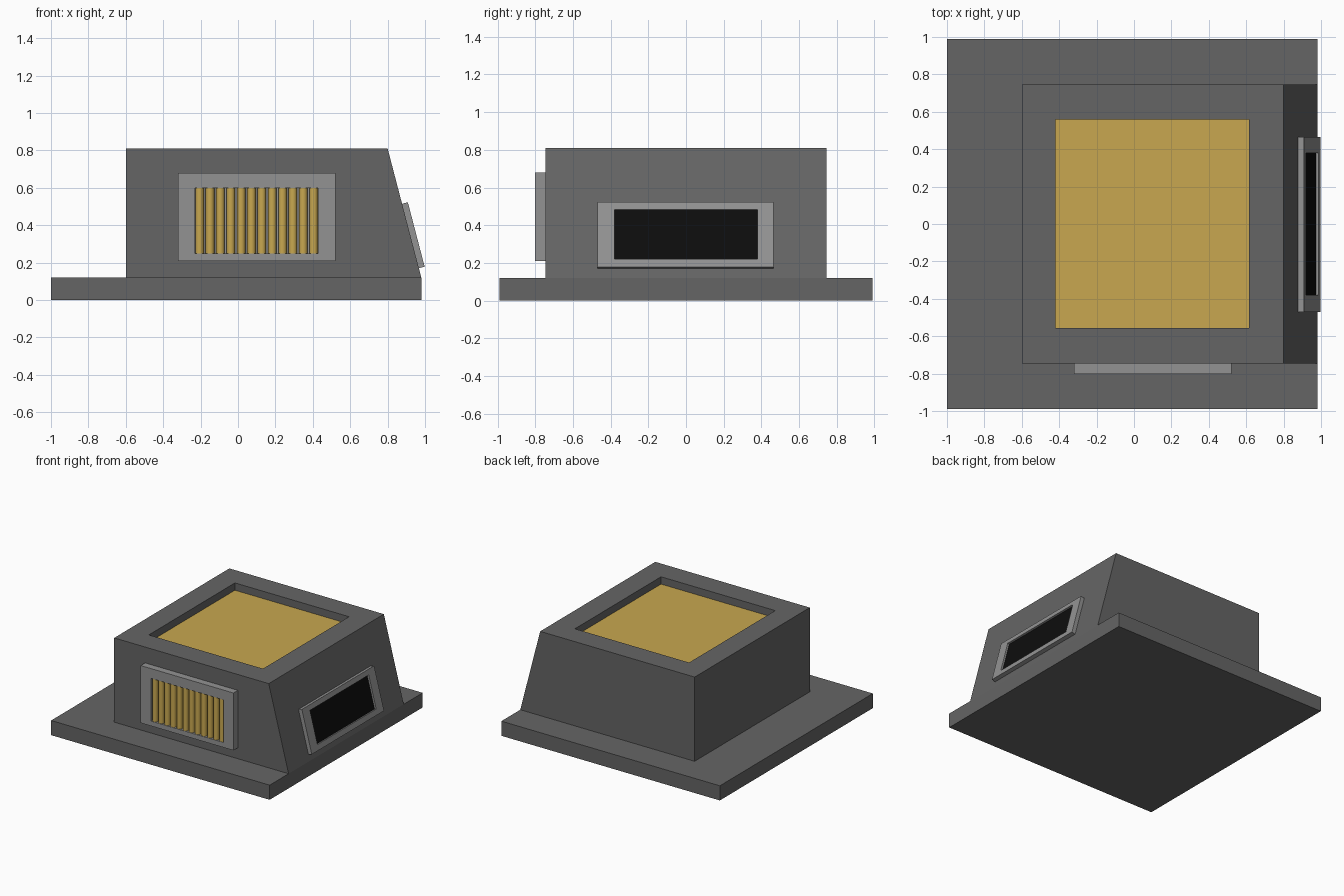
import bpy, bmesh, math
from mathutils import Matrix, Vector

if "Cube" in bpy.data.objects:
    bpy.data.objects.remove(bpy.data.objects["Cube"])


def material(name, r, g, b):
    m = bpy.data.materials.new(name)
    m.diffuse_color = (r, g, b, 1)
    m.use_nodes = True
    m.node_tree.nodes["Principled BSDF"].inputs["Base Color"].default_value = m.diffuse_color
    return m


DARK = material("dark_grey", 0.13, 0.13, 0.13)
LIGHT = material("light_grey", 0.29, 0.29, 0.29)
GOLD = material("gold", 0.58, 0.39, 0.08)
BLACK = material("black", 0.004, 0.004, 0.004)


def finish(name, bm, mat, matrix=Matrix()):
    bmesh.ops.recalc_face_normals(bm, faces=bm.faces)
    mesh = bpy.data.meshes.new(name)
    bm.to_mesh(mesh)
    bm.free()
    mesh.materials.append(mat)
    ob = bpy.data.objects.new(name, mesh)
    ob.matrix_world = matrix
    bpy.context.collection.objects.link(ob)
    return ob


def loft(name, rings, mat, matrix=Matrix()):
    """Skin through rectangles (u0, u1, v0, v1, height), capped at both ends."""
    bm = bmesh.new()
    loops = [[bm.verts.new((u, v, h)) for u, v in ((u0, v0), (u1, v0), (u1, v1), (u0, v1))]
             for u0, u1, v0, v1, h in rings]
    for a, b in zip(loops, loops[1:]):
        for i in range(4):
            j = (i + 1) % 4
            bm.faces.new((a[i], a[j], b[j], b[i]))
    bm.faces.new(loops[0])
    bm.faces.new(loops[-1])
    return finish(name, bm, mat, matrix)


def tray(name, outer, inner, thick, depth, mat, matrix):
    """Box with a rectangular pocket in its top face."""
    loft(name, [(*outer, 0), (*outer, thick), (*inner, thick), (*inner, thick - depth)], mat, matrix)


def frame_matrix(origin, u, v):
    u, v = Vector(u).normalized(), Vector(v).normalized()
    m = Matrix((u, v, u.cross(v))).transposed().to_4x4()
    m.translation = origin
    return m


# Base slab
loft("base", [(-1, 0.98, -0.99, 0.99, 0), (-1, 0.98, -0.99, 0.99, 0.12)], DARK)

# Body with one sloping side and a recessed top
POCKET = (-0.42, 0.615, -0.555, 0.56)
loft("body", [(-0.6, 0.98, -0.745, 0.745, 0.12), (-0.6, 0.8, -0.745, 0.745, 0.81),
              (*POCKET, 0.81), (*POCKET, 0.74)], DARK)
loft("top_panel", [(*POCKET, 0.74), (*POCKET, 0.75)], GOLD)

# Front grille: frame and vertical bars
front = frame_matrix((0, -0.745, 0), (1, 0, 0), (0, 0, 1))
tray("grille_frame", (-0.32, 0.52, 0.21, 0.68), (-0.229, 0.429, 0.25, 0.60), 0.057, 0.045, LIGHT, front)
for i in range(12):
    bm = bmesh.new()
    bmesh.ops.create_cone(bm, cap_ends=True, segments=12, radius1=0.023, radius2=0.023, depth=0.35)
    bar = finish(f"grille_bar_{i + 1}", bm, GOLD,
                 Matrix.Translation((-0.205 + i * 0.0554, -0.777, 0.425)))
    for p in bar.data.polygons:
        p.use_smooth = len(p.vertices) == 4

# Window on the sloping side
side = frame_matrix((0.967, 0, 0.17), (0, 1, 0), (-0.18, 0, 0.69))
OPENING = (-0.38, 0.38, 0.045, 0.315)
tray("window_frame", (-0.47, 0.465, 0, 0.356), OPENING, 0.032, 0.025, LIGHT, side)
loft("window_panel", [(*OPENING, 0.007), (*OPENING, 0.017)], BLACK, side)
